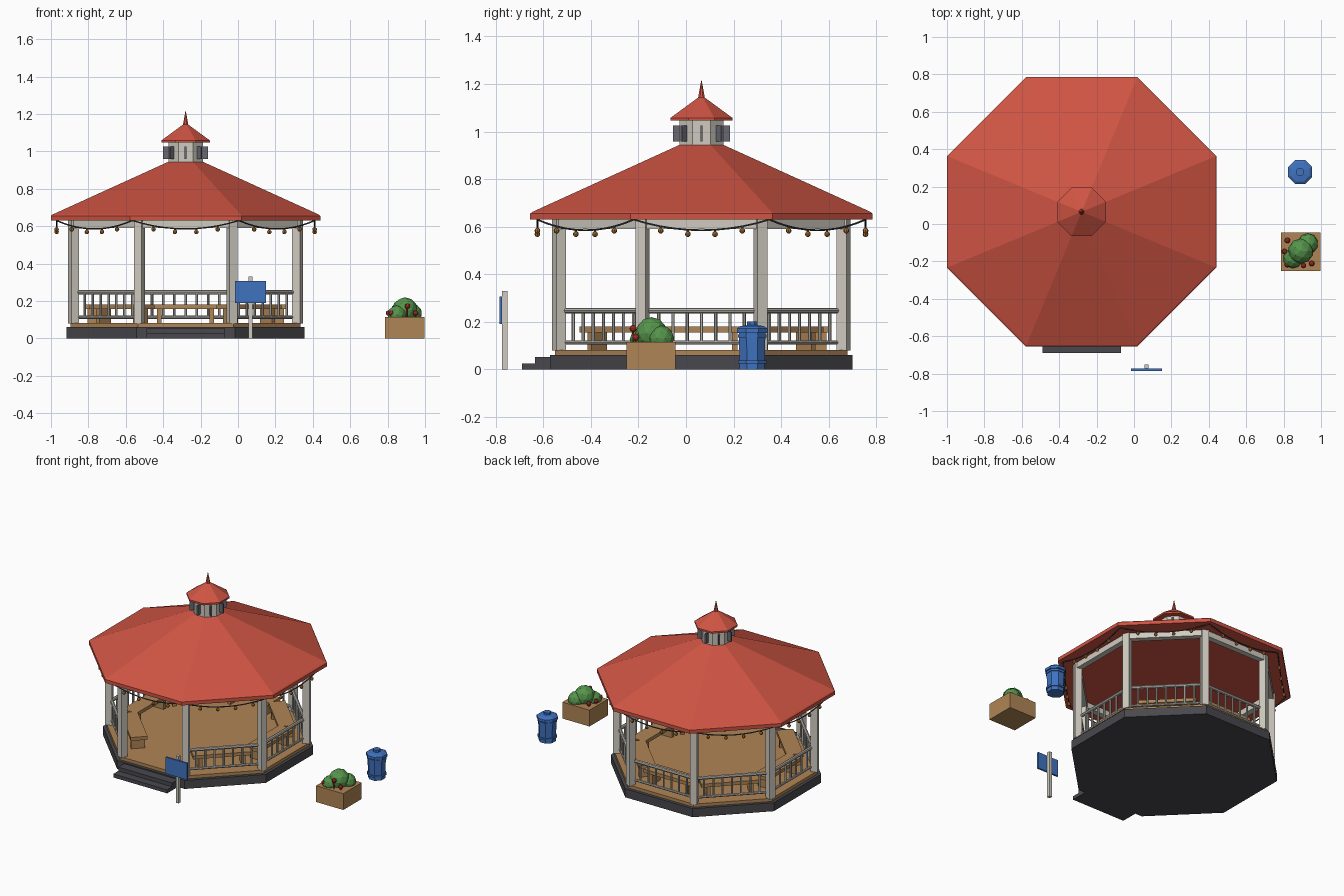
import bpy, bmesh, math
from mathutils import Matrix, Vector

cube = bpy.data.objects.get("Cube")
if cube:
    bpy.data.objects.remove(cube, do_unlink=True)


def material(name, r, g, b):
    m = bpy.data.materials.new(name)
    m.use_nodes = True
    m.diffuse_color = (r, g, b, 1)
    bsdf = next(n for n in m.node_tree.nodes if n.type == 'BSDF_PRINCIPLED')
    bsdf.inputs["Base Color"].default_value = (r, g, b, 1)
    return m


RED = material("roof red", .63, .09, .057)
WHITE = material("off white paint", .63, .60, .53)
RAIL = material("railing grey", .47, .46, .42)
WOOD = material("warm wood", .43, .235, .09)
STONE = material("dark stone", .066, .066, .076)
SLATE = material("louver grey", .14, .14, .17)
AMBER = material("amber bulb", .38, .15, .025)
BLUE = material("sign blue", .05, .17, .53)
GREEN = material("leaf green", .09, .30, .07)
BERRY = material("flower red", .36, .025, .02)

HALF = math.pi / 8
CENTRE = Matrix.Translation((-.28, .065, 0))


def bay(k):
    """Frame of one side of the octagon: local x points outwards."""
    return CENTRE @ Matrix.Rotation(k * math.pi / 4, 4, 'Z')


def finish(name, bm, mat, frame=Matrix()):
    bmesh.ops.recalc_face_normals(bm, faces=bm.faces)
    me = bpy.data.meshes.new(name)
    bm.to_mesh(me)
    bm.free()
    me.materials.append(mat)
    ob = bpy.data.objects.new(name, me)
    ob.matrix_world = frame
    bpy.context.collection.objects.link(ob)
    return ob


def add_box(bm, x, y, z):
    """Box from (low, high) ranges."""
    spans = (x, y, z)
    m = Matrix.Translation([sum(s) / 2 for s in spans]) @ Matrix.Diagonal(
        [s[1] - s[0] for s in spans] + [1])
    bmesh.ops.create_cube(bm, size=1, matrix=m)


def box(name, mat, x, y, z, frame=Matrix()):
    bm = bmesh.new()
    add_box(bm, x, y, z)
    return finish(name, bm, mat, frame)


def add_rod(bm, a, b, radius, sides=8):
    a, b = Vector(a), Vector(b)
    m = Matrix.Translation((a + b) / 2) @ (b - a).to_track_quat('Z', 'Y').to_matrix().to_4x4()
    bmesh.ops.create_cone(bm, cap_ends=True, segments=sides, radius1=radius,
                          radius2=radius, depth=(b - a).length, matrix=m)


def octagon(name, mat, profile, frame=CENTRE):
    """Eight-sided turned solid from (distance to flat side, height) pairs."""
    bm = bmesh.new()
    rings = []
    for a, z in profile:
        r = a / math.cos(HALF)
        rings.append([bm.verts.new((r * math.cos(HALF * (2 * i + 1)),
                                    r * math.sin(HALF * (2 * i + 1)), z)) for i in range(8)])
    for lo, hi in zip(rings, rings[1:]):
        for i in range(8):
            j = (i + 1) % 8
            bm.faces.new((lo[i], lo[j], hi[j], hi[i]))
    bm.faces.new(rings[0][::-1])
    bm.faces.new(rings[-1])
    return finish(name, bm, mat, frame)


# Base, floor and front steps
octagon("base", STONE, [(.636, 0), (.636, .06)])
octagon("floor", WOOD, [(.615, .06), (.615, .082)])
box("lower_step", STONE, (-.49, -.07), (-.69, -.55), (0, .025))
box("upper_step", STONE, (-.49, -.07), (-.635, -.55), (0, .052))

# Roof, cupola and spire
octagon("main_roof", RED, [(.72, .63), (.72, .655), (.712, .662), (.095, .943)])
octagon("cupola_wall", WHITE, [(.092, .935), (.092, 1.05)])
octagon("cupola_roof", RED, [(.13, 1.046), (.13, 1.058), (.014, 1.143)])
octagon("spire", RED, [(.016, 1.125), (.013, 1.15), (.001, 1.215)])


def railing(name, frame):
    bm = bmesh.new()
    for z, r in ((.247, .012), (.113, .009)):
        add_rod(bm, (.583, -.24, z), (.583, .24, z), r)
    for i in range(-3, 4):
        add_rod(bm, (.583, i * .06, .113), (.583, i * .06, .247), .007, 6)
    finish(name, bm, RAIL, frame)


def bench(name, frame):
    bm = bmesh.new()
    add_box(bm, (.425, .535), (-.19, .19), (.156, .18))
    for s in (-.14, .14):
        add_box(bm, (.435, .525), (s - .012, s + .012), (.082, .156))
    finish(name, bm, WOOD, frame)


def light_string(frame, reach=.69, sag=.045):
    """Sagging wire with hanging bulbs along one eave."""
    half = reach * math.tan(HALF)

    def point(t):
        return Vector((reach, (2 * t - 1) * half, .63 - sag * 4 * t * (1 - t)))

    wire, bulbs = bmesh.new(), bmesh.new()
    for i in range(10):
        add_rod(wire, point(i / 10), point((i + 1) / 10), .004, 5)
    for i in range(1, 5):
        p = point(i / 5)
        add_rod(wire, p, p - Vector((0, 0, .012)), .005, 6)
        bmesh.ops.create_uvsphere(bulbs, u_segments=8, v_segments=6, radius=.012,
                                  matrix=Matrix.Translation(p - Vector((0, 0, .018))))
    finish("light_wire", wire, STONE, frame)
    finish("light_bulbs", bulbs, AMBER, frame)


# Repeated parts around the octagon; the front side stays open
FRONT = 6
for k in range(8):
    f = bay(k)
    box("post", WHITE, (.625, .67), (-.0225, .0225), (.08, .632),
        bay(k + .5) @ Matrix.Translation((0, 0, 0)))
    box("roof_beam", WHITE, (.578, .618), (-.25, .25), (.59, .634), f)
    box("cupola_louver", SLATE, (.07, .12), (-.005, .005), (.958, 1.025), f)
    light_string(f)
    if k != FRONT:
        railing("railing", f)
        bench("bench", f)

# Sign
box("sign_post", WHITE, (.056, .077), (-.773, -.75), (0, .33))
box("sign_panel", BLUE, (-.016, .15), (-.785, -.773), (.19, .307))

# Litter bin
bin_frame = Matrix.Translation((.888, .278, 0))
octagon("bin_body", BLUE, [(.052, 0), (.056, .155)], bin_frame)
octagon("bin_lid", BLUE, [(.064, .153), (.064, .172), (.05, .182), (.022, .186)], bin_frame)
octagon("bin_knob", BLUE, [(.022, .18), (.022, .202)], bin_frame)
for z in (.025, .135):
    octagon("bin_band", BLUE, [(.06, z), (.06, z + .012)], bin_frame)

# Planter with bush and flowers
box("planter_box", WOOD, (.785, .997), (-.25, -.045), (0, .115))
bush = bmesh.new()
for x, y, z, r in ((.85, -.185, .125, .052), (.892, -.145, .152, .068), (.93, -.105, .13, .055)):
    bmesh.ops.create_icosphere(bush, subdivisions=2, radius=r,
                               matrix=Matrix.Translation((x, y, z)))
finish("bush", bush, GREEN)

flowers = bmesh.new()
for x, y, z in ((.82, -.088, .135), (.957, -.083, .135), (.805, -.147, .135),
                (.82, -.217, .135), (.906, -.222, .172), (.95, -.211, .135)):
    bmesh.ops.create_icosphere(flowers, subdivisions=2, radius=.015,
                               matrix=Matrix.Translation((x, y, z)))
    add_rod(flowers, (x, y, .11), (x, y, z), .004, 5)
finish("flowers", flowers, BERRY)
